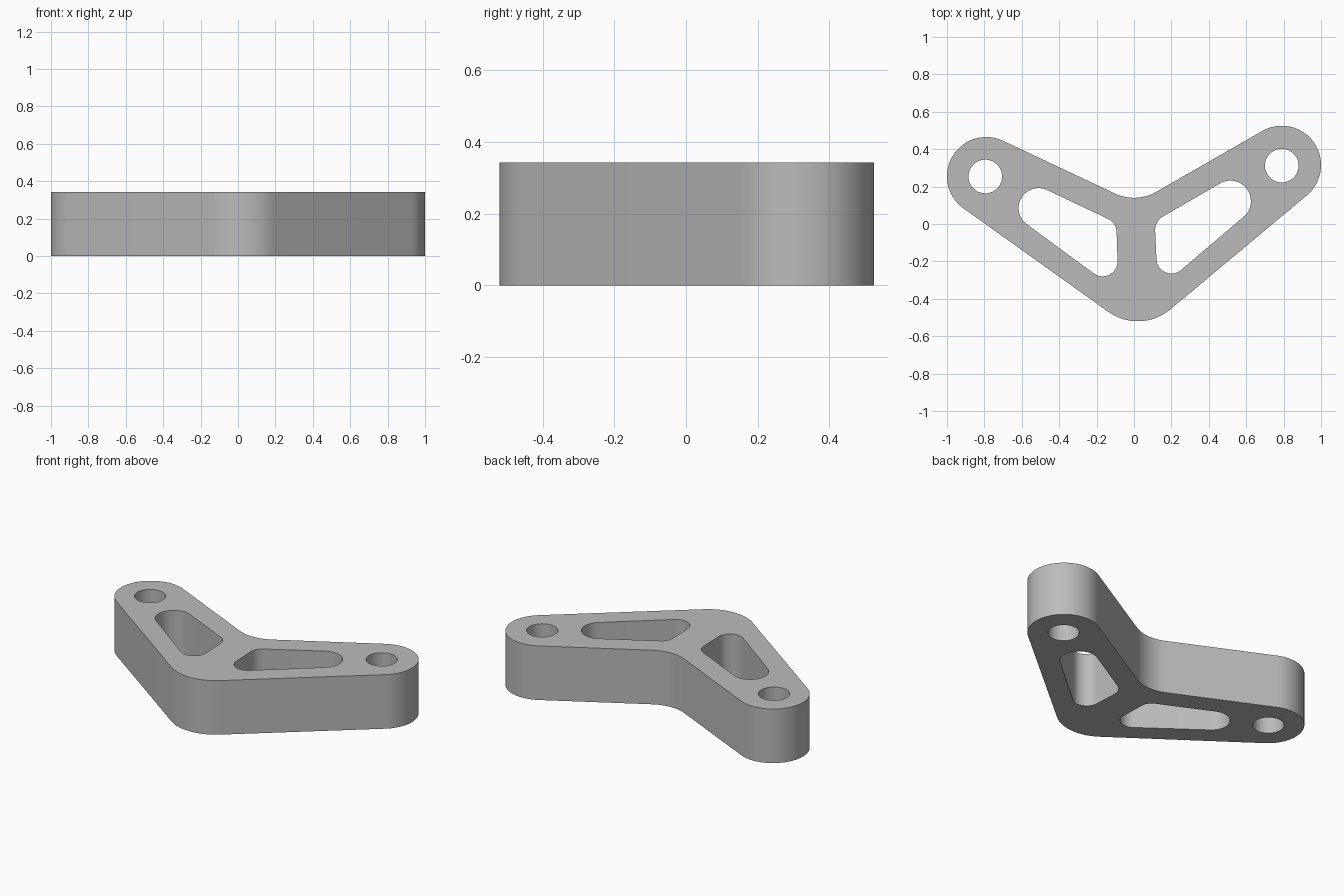
import bpy, bmesh
from math import acos, atan2, cos, sin, hypot, tau, radians, ceil

HEIGHT = 0.343

cube = bpy.data.objects.get("Cube")
if cube:
    bpy.data.objects.remove(cube, do_unlink=True)


def circle(x, y, r, steps=64):
    return [(x + r * cos(tau * i / steps), y + r * sin(tau * i / steps)) for i in range(steps)]


def rounded_loop(arcs):
    """Counter-clockwise outline of tangent arcs (x, y, r); negative r curves inward."""
    normals = []
    for (x1, y1, r1), (x2, y2, r2) in zip(arcs, arcs[1:] + arcs[:1]):
        dx, dy = x2 - x1, y2 - y1
        normals.append(atan2(dy, dx) - acos((r1 - r2) / hypot(dx, dy)))
    points = []
    for i, (x, y, r) in enumerate(arcs):
        start = normals[i - 1]
        sweep = (normals[i] - start) % tau
        if r < 0:
            sweep -= tau
        steps = max(6, ceil(abs(sweep) / radians(5)))
        for k in range(steps + 1):
            a = start + sweep * k / steps
            points.append((x + r * cos(a), y + r * sin(a)))
    return points


# Outer outline, two weight-saving pockets and two pivot holes
loops = [
    rounded_loop([(-0.79, 0.255, 0.21), (0.02, -0.25, 0.27), (0.79, 0.315, 0.21), (0, 0.38, -0.24)]),
    rounded_loop([(-0.51, 0.085, 0.107), (-0.168, -0.2, 0.08), (-0.173, -0.045, 0.08)]),
    rounded_loop([(0.2, -0.185, 0.08), (0.515, 0.122, 0.11), (0.193, -0.03, 0.08)]),
    circle(-0.795, 0.254, 0.09),
    circle(0.79, 0.312, 0.09),
]

# Fill the flat profile, then extrude it to full thickness
bm = bmesh.new()
edges = []
for loop in loops:
    verts = [bm.verts.new((x, y, 0)) for x, y in loop]
    edges += [bm.edges.new(pair) for pair in zip(verts, verts[1:] + verts[:1])]
bmesh.ops.triangle_fill(bm, use_beauty=True, edges=edges, normal=(0, 0, 1))
top = bmesh.ops.extrude_face_region(bm, geom=bm.faces[:], use_keep_orig=True)["geom"]
bmesh.ops.translate(bm, vec=(0, 0, HEIGHT), verts=[v for v in top if isinstance(v, bmesh.types.BMVert)])
bmesh.ops.recalc_face_normals(bm, faces=bm.faces[:])
mesh = bpy.data.meshes.new("bracket_plate")
bm.to_mesh(mesh)
bm.free()

bracket = bpy.data.objects.new("bracket_plate", mesh)
bpy.context.collection.objects.link(bracket)

# Plain grey finish
grey = bpy.data.materials.new("plain_grey")
grey.use_nodes = True
color = (0.5, 0.5, 0.5, 1)
grey.diffuse_color = color
grey.node_tree.nodes["Principled BSDF"].inputs["Base Color"].default_value = color
mesh.materials.append(grey)

# Smooth walls with crisp rims
bpy.ops.object.select_all(action="DESELECT")
bracket.select_set(True)
bpy.context.view_layer.objects.active = bracket
bpy.ops.object.shade_smooth_by_angle(angle=radians(30))
